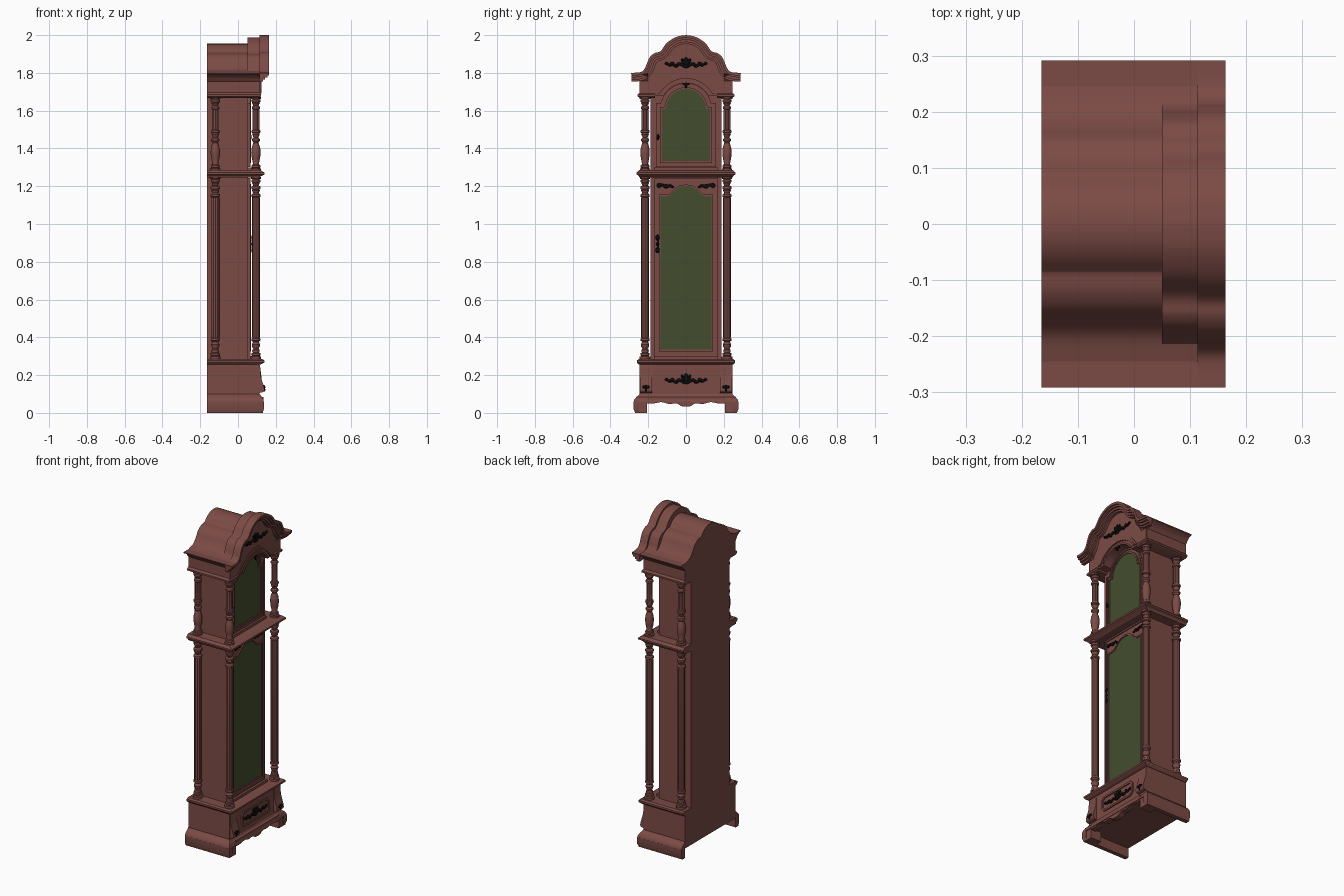
import bpy, bmesh
from math import sin, cos, pi, asin, radians
from mathutils import Vector, Matrix

cube = bpy.data.objects.get("Cube")
if cube:
    bpy.data.objects.remove(cube)


def material(name, rgb):
    m = bpy.data.materials.new(name)
    m.use_nodes = True
    m.diffuse_color = (*rgb, 1)
    m.node_tree.nodes["Principled BSDF"].inputs["Base Color"].default_value = (*rgb, 1)
    return m


WOOD = material("red_brown_wood", (0.2, 0.07, 0.06))
GLASS = material("dark_green_glass", (0.055, 0.075, 0.027))
BLACK = material("black_carving", (0.004, 0.004, 0.004))
BACK = -0.165


def finish(name, bm, mat=WOOD):
    bmesh.ops.recalc_face_normals(bm, faces=bm.faces)
    mesh = bpy.data.meshes.new(name)
    bm.to_mesh(mesh)
    bm.free()
    mesh.materials.append(mat)
    ob = bpy.data.objects.new(name, mesh)
    bpy.context.collection.objects.link(ob)
    return ob


def loft(bm, loops, caps=True):
    """Bridge equal-length loops of points, optionally capping the ends."""
    rows = [[bm.verts.new(p) for p in loop] for loop in loops]
    n = len(rows[0])
    for a, b in zip(rows, rows[1:]):
        for i in range(n):
            j = (i + 1) % n
            bm.faces.new((a[i], a[j], b[j], b[i]))
    if caps:
        bm.faces.new(rows[0])
        bm.faces.new(rows[-1])


def prism(name, pts, a, b, mat=WOOD, axis="x"):
    """Extrude a (y, z) outline along x, or an (x, z) outline along y."""
    bm = bmesh.new()
    place = (lambda t, p: (t, p[0], p[1])) if axis == "x" else (lambda t, p: (p[0], t, p[1]))
    loft(bm, [[place(t, p) for p in pts] for t in (a, b)])
    return finish(name, bm, mat)


def box(name, x0, x1, y0, y1, z0, z1, mat=WOOD):
    return prism(name, [(y0, z0), (y1, z0), (y1, z1), (y0, z1)], x0, x1, mat)


def stack(name, rings, inner=None):
    """Moulding with a flat back: rings of (z, half width, front x)."""
    for side in ((1,) if inner is None else (1, -1)):
        bm = bmesh.new()
        loft(bm, [[(BACK, -y if inner is None else inner * side, z),
                   (x, -y if inner is None else inner * side, z),
                   (x, y * side, z), (BACK, y * side, z)] for z, y, x in rings])
        finish(name if inner is None else f"{name}_{'left' if side > 0 else 'right'}", bm)


def band(name, outer, inner, x0, x1, closed=True):
    """Flat strip between two outlines, given depth along x."""
    bm = bmesh.new()
    loops = [[(x0, *o), (x1, *o), (x1, *i), (x0, *i)] for o, i in zip(outer, inner)]
    loft(bm, loops + loops[:1] if closed else loops, caps=not closed)
    bmesh.ops.remove_doubles(bm, verts=bm.verts, dist=1e-6)
    return finish(name, bm)


def spline(pts, n=4):
    p = [Vector(q) for q in pts]
    p = [2 * p[0] - p[1]] + p + [2 * p[-1] - p[-2]]
    out = []
    for a, b, c, d in zip(p, p[1:], p[2:], p[3:]):
        for t in (k / n for k in range(n)):
            out.append(0.5 * (2 * b + (c - a) * t + (2 * a - 5 * b + 4 * c - d) * t**2
                              + (3 * b - a - 3 * c + d) * t**3))
    return [tuple(v) for v in out] + [tuple(pts[-1])]


def mirror(half):
    return [(-y, z) for y, z in reversed(half)] + half[1:]


def inset(path, d):
    """Shift an open left-to-right path downwards along its normals."""
    out = []
    for i, p in enumerate(path):
        t = Vector(path[min(i + 1, len(path) - 1)]) - Vector(path[max(i - 1, 0)])
        t.normalize()
        out.append((p[0] + t.y * d, p[1] - t.x * d))
    return out


def carving(name, x, y, z, lobes, both=True):
    """Flat cluster of leaf lobes: (dy, dz, half length, half height, tilt)."""
    bm = bmesh.new()
    for dy, dz, ry, rz, tilt in lobes:
        for s in ((1, -1) if both else (1,)):
            m = (Matrix.Translation((x, y + s * dy, z + dz)) @ Matrix.Rotation(s * tilt, 4, "X")
                 @ Matrix.Diagonal((0.007, ry, rz, 1)))
            bmesh.ops.create_uvsphere(bm, u_segments=8, v_segments=6, radius=1, matrix=m)
    finish(name, bm, BLACK)


# Base: feet, scalloped apron, moulded skirt, box and ledge
stack("foot_rail", [(0, .27, .13), (.02, .277, .137), (.06, .277, .137)], inner=.245)
for s, side in ((1, "left"), (-1, "right")):
    box("front_foot_" + side, .06, .132, s * .207, s * .27, 0, .06)
    prism("corner_bracket_" + side, spline([(.11, .255), (.117, .25), (.12, .2), (.132, .155),
          (.139, .13), (.136, .112), (.11, .105)]), s * .18, s * .243, axis="y")
scallop = spline([(0, .033), (.025, .036), (.05, .05), (.09, .047), (.13, .057), (.17, .05), (.207, .05)], 3)
prism("scalloped_apron", mirror(scallop) + [(.207, .085), (-.207, .085)], .1, .134)
stack("skirt_moulding", [(.058, .277, .137), (.07, .274, .134), (.085, .262, .127),
                         (.088, .256, .122), (.1, .246, .116)])
stack("base_box", [(.1, .245, .115), (.26, .245, .115)])
stack("base_ledge", [(.255, .247, .118), (.262, .256, .132), (.268, .26, .14),
                     (.278, .26, .14), (.285, .25, .128)])


def clipped(hw, z0, z1, c):
    return [(-hw + c, z0), (hw - c, z0), (hw, z0 + c), (hw, z1 - c),
            (hw - c, z1), (-hw + c, z1), (-hw, z1 - c), (-hw, z0 + c)]


band("base_panel_frame", clipped(.133, .128, .22, .02), clipped(.122, .139, .209, .015), .113, .122)

# Main body, roof and the two ledges
box("case_body", BACK, .052, -.187, .187, .26, 1.8)
stack("middle_ledge", [(1.245, .245, .11), (1.255, .25, .125), (1.262, .262, .14),
                       (1.272, .262, .14), (1.285, .248, .118)])
stack("capital_moulding", [(1.668, .243, .113), (1.675, .256, .122), (1.685, .256, .122),
                           (1.695, .245, .115)], inner=.165)
stack("frieze", [(1.69, .245, .114), (1.77, .245, .114)], inner=.15)
stack("cornice", [(1.755, .245, .115), (1.763, .252, .122), (1.775, .258, .128),
                  (1.788, .274, .147), (1.794, .29, .16), (1.8, .291, .163)], inner=.2)
arc = [(.1 * sin(t * .2), 1.855 + .1 * cos(t * .2)) for t in range(6)]
cove = spline([(.087, 1.907), (.12, 1.9), (.15, 1.88), (.172, 1.845), (.2, 1.815), (.245, 1.8)])
prism("barrel_roof", mirror(arc + cove) + [(.245, 1.76), (-.245, 1.76)], BACK, .115)

# Pediment: arched board with stepped moulding following its crest
crest = mirror(spline([(0, 2), (.05, 1.991), (.1, 1.96), (.135, 1.915), (.165, 1.905), (.19, 1.885),
                       (.207, 1.85), (.217, 1.825), (.24, 1.804), (.29, 1.8)]))
steps = [(0, .163), (.014, .155), (.024, .143), (.036, .132), (.046, 0)]
for k, ((d0, x1), (d1, _)) in enumerate(zip(steps, steps[1:])):
    band(f"pediment_moulding_{k + 1}", inset(crest, d0), inset(crest, d1), .113, x1, False)


def arch_half(e, low=None, n=16):
    """Right half of the round arch; e widens it, low is where it stops."""
    r = .105 + e
    end = asin(((1.61 + e if low is None else low) - 1.61) / r)
    return [(r * cos(a), 1.61 + r * sin(a))
            for a in (pi / 2 + (end - pi / 2) * k / n for k in range(n + 1))]


upper = [p for p in inset(crest, .012) if abs(p[0]) < .238]
opening = mirror(arch_half(.032, 1.68))
prism("pediment_board", upper + [(.243, 1.79), (.243, 1.68)] + opening[::-1]
      + [(-.243, 1.68), (-.243, 1.79)], .05, .117)
for k, (e0, e1, x) in enumerate(((.032, .042, .122), (.055, .066, .125), (.066, .078, .121))):
    band(f"arch_moulding_{k + 1}", mirror(arch_half(e1, 1.69)), mirror(arch_half(e0, 1.69)), .11, x, False)


# Doors: leaf, glass plate and raised beads around the glass
def upper_door(e):
    return mirror(arch_half(e) + [(.128 + e, 1.61 + e), (.128 + e, 1.333 - e)])


def lower_door(e):
    top = spline([(0, 1.2), (.035, 1.194), (.065, 1.172), (.09, 1.15), (.115, 1.146)])
    return mirror([(y, z + e) for y, z in top] + [(.135 + e, 1.146 + e), (.135 + e, .335 - e)])


def rect(hw, z0, z1):
    return [(-hw, z0), (hw, z0), (hw, z1), (-hw, z1)]


prism("upper_door_leaf", upper_door(.03), .05, .06)
prism("lower_door_leaf", rect(.158, .305, 1.235), .05, .06)
for name, shape in (("upper", upper_door), ("lower", lower_door)):
    prism(name + "_glass", shape(0), .059, .063, GLASS)
    band(name + "_glass_bead", shape(.009), shape(0), .059, .068)
band("upper_door_rim", upper_door(.031), upper_door(.022), .055, .066)
band("lower_door_rim", rect(.166, .297, 1.243), rect(.157, .306, 1.234), .05, .066)
box("upper_door_sill", .05, .075, -.17, .17, 1.283, 1.3)
box("lower_door_sill", .05, .08, -.17, .17, .283, .3)


# Turned columns: profile of (z, radius), fluted wherever the last item is 1
def column(name, x, y, profile, sides=24):
    bm = bmesh.new()
    loft(bm, [[(x + cos(2 * pi * k / sides) * r * (1 - .16 * flute * (k % 2)),
                y + sin(2 * pi * k / sides) * r * (1 - .16 * flute * (k % 2)), z)
               for k in range(sides)] for z, r, flute in profile])
    finish(name, bm)


def turned(rings, fluted=None):
    rows = [(z, r, 0) for z, r in rings]
    if fluted:
        z0, z1, r = fluted
        rows += [(z0, r, 1), (z1, r, 1)]
    return sorted(rows)


def bead(z, r, h=.009):
    return [(z - h, r * .75), (z - h * .6, r * .95), (z, r), (z + h * .6, r * .95), (z + h, r * .75)]


vase_low = [(.338, .013), (.35, .02), (.362, .022), (.375, .016)]
lower_turning = turned([(.28, .028), (.298, .028)] + bead(.31, .025) + bead(.328, .02) + vase_low
                       + bead(.388, .025) + bead(1.15, .025) + [(1.163, .015), (1.178, .021)]
                       + bead(1.192, .025) + [(1.204, .014), (1.216, .02)] + bead(1.228, .024)
                       + [(1.24, .027), (1.25, .027)], (.4, 1.138, .021))
upper_turning = turned([(1.28, .027), (1.293, .027)] + bead(1.305, .024)
                       + [(1.32, .016), (1.35, .022), (1.38, .025), (1.405, .022), (1.43, .014)]
                       + bead(1.445, .022) + [(1.458, .013), (1.475, .02)] + bead(1.49, .024)
                       + bead(1.615, .022) + [(1.628, .014), (1.64, .021)] + bead(1.652, .025)
                       + [(1.662, .028), (1.672, .028)], (1.505, 1.602, .018))
for depth, x in (("front", .095), ("rear", -.12)):
    for side, y in (("left", .217), ("right", -.217)):
        column(f"{depth}_{side}_lower_column", x, y, lower_turning)
        column(f"{depth}_{side}_upper_column", x, y, upper_turning)

# Black carvings, handle and rosettes
scroll = [(0, .008, .012, .024, 0), (.014, .006, .009, .021, -.5), (.022, -.008, .016, .009, .3),
          (.04, -.006, .014, .009, -.4), (.058, -.014, .016, .008, .4), (.075, -.004, .014, .01, -.5),
          (.09, -.009, .014, .007, .5), (.103, -.002, .01, .008, 0), (0, -.018, .02, .008, 0)]
carving("base_carving", .117, 0, .178, scroll)
carving("pediment_carving", .12, 0, 1.852, scroll)
rosette = [(0, .004, .009, .012, 0), (.01, .004, .01, .008, .5), (0, -.01, .007, .009, 0)]
carving("arch_keystone", .118, 0, 1.737, rosette)
leaf = [(0, 0, .014, .012, .3), (.02, .006, .016, .008, .2), (.036, .004, .012, .013, .5),
        (-.018, .002, .014, .008, -.3), (-.033, -.002, .01, .007, .3)]
for s, side in ((1, "left"), (-1, "right")):
    carving("foot_rosette_" + side, .138, s * .212, .132, rosette)
    carving("door_leaf_" + side, .062, s * .107, 1.2, [(s * a, b, c, d, s * t) for a, b, c, d, t in leaf], False)
carving("door_handle", .066, -.15, .893, [(0, .035, .012, .016, 0), (0, -.032, .012, .016, 0),
        (.004, 0, .005, .036, 0), (0, .0, .009, .012, 0)], False)
carving("upper_door_knob", .066, -.148, 1.46, [(0, 0, .007, .016, 0)], False)

# Smooth the curved surfaces, keep the edges crisp
bpy.ops.object.select_all(action="DESELECT")
for ob in bpy.context.collection.objects:
    if ob.type == "MESH":
        ob.select_set(True)
        bpy.context.view_layer.objects.active = ob
bpy.ops.object.shade_smooth_by_angle(angle=radians(32))
